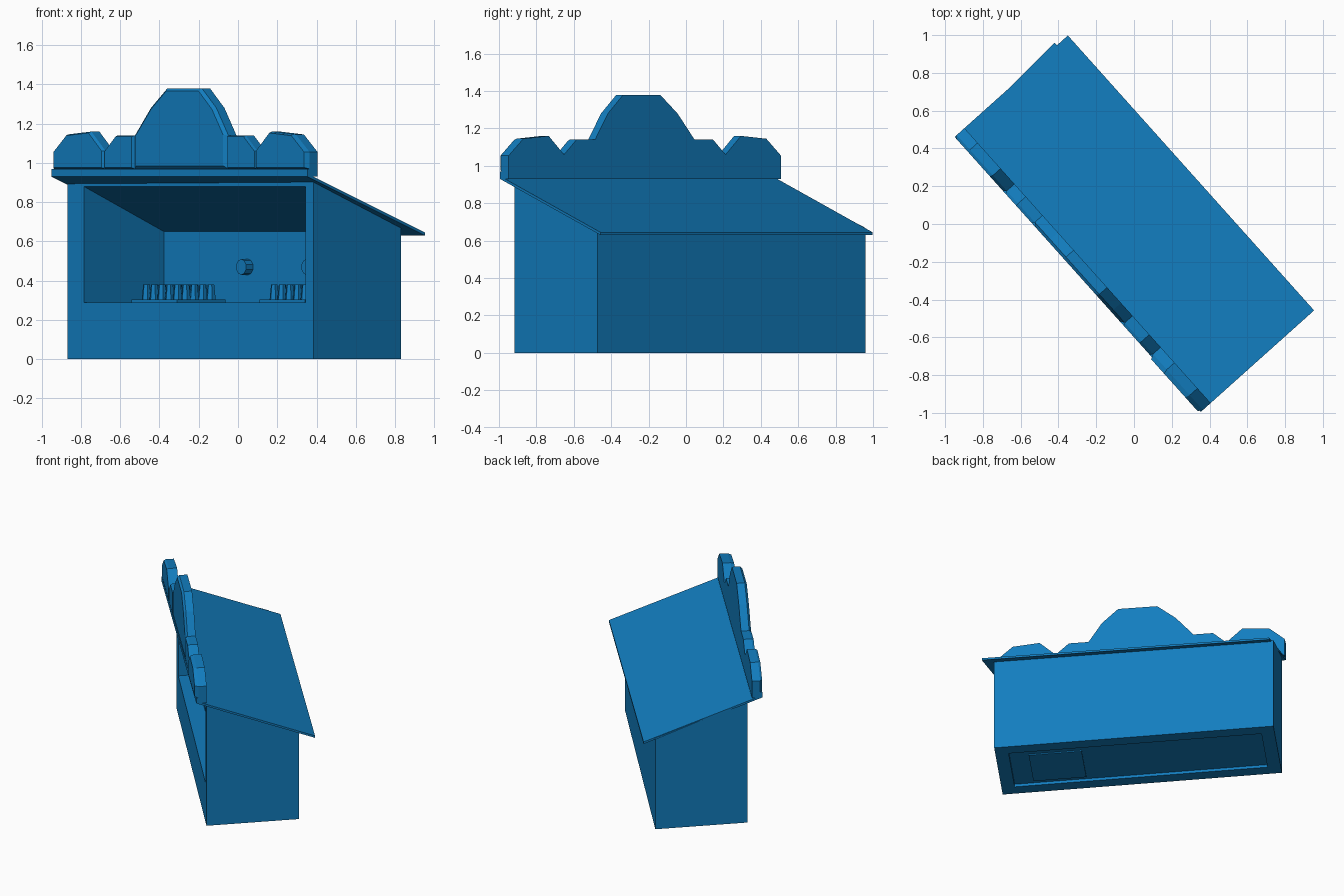
import bpy, bmesh, math
from mathutils import Matrix, Vector

cube = bpy.data.objects.get("Cube")
if cube:
    bpy.data.objects.remove(cube, do_unlink=True)

blue = bpy.data.materials.new("booth_blue")
blue.use_nodes = True
colour = (0.006, 0.205, 0.52, 1)
blue.diffuse_color = colour
blue.node_tree.nodes["Principled BSDF"].inputs["Base Color"].default_value = colour

# Two ground frames: the roof and sign are square, the body is slightly skewed
SQUARE = Matrix.Rotation(math.radians(-48.15), 4, 'Z')
SKEW = Matrix(((0.658, 0.710, 0, -0.018),
               (-0.753, 0.705, 0, 0.021),
               (0, 0, 1, 0),
               (0, 0, 0, 1)))


def finish(name, bm, frame):
    bm.transform(frame)
    bmesh.ops.recalc_face_normals(bm, faces=bm.faces)
    mesh = bpy.data.meshes.new(name)
    bm.to_mesh(mesh)
    bm.free()
    mesh.materials.append(blue)
    obj = bpy.data.objects.new(name, mesh)
    bpy.context.collection.objects.link(obj)
    return obj


def add_box(bm, x, y, z0, z1):
    """Box whose bottom and top may be heights or functions of y."""
    height = lambda z, v: z(v) if callable(z) else z
    verts = [bm.verts.new((a, b, height(z, b)))
             for z in (z0, z1) for a, b in
             ((x[0], y[0]), (x[1], y[0]), (x[1], y[1]), (x[0], y[1]))]
    for i in range(4):
        j = (i + 1) % 4
        bm.faces.new((verts[i], verts[j], verts[j + 4], verts[i + 4]))
    bm.faces.new(verts[:4])
    bm.faces.new(verts[4:])


def box(name, frame, *args):
    bm = bmesh.new()
    add_box(bm, *args)
    return finish(name, bm, frame)


def board(name, points, back, front, inset=1.0):
    """Upright board from an (x, z) outline; the front can be drawn in."""
    bm = bmesh.new()
    cx = sum(p[0] for p in points) / len(points)
    cz = sum(p[1] for p in points) / len(points)
    a = [bm.verts.new((x, back, z)) for x, z in points]
    b = [bm.verts.new((cx + (x - cx) * inset, front, cz + (z - cz) * inset))
         for x, z in points]
    bm.faces.new(a)
    bm.faces.new(b)
    for i in range(len(a)):
        j = (i + 1) % len(a)
        bm.faces.new((a[i], a[j], b[j], b[i]))
    return finish(name, bm, SQUARE)


# Roof
def roof_under(y):
    return 0.93 - 0.373 * (y + 0.40)


def roof_top(y):
    return roof_under(y) + 0.015


def wall_top(y):
    return roof_under(y) + 0.005


def ceiling_under(y):
    return 0.88 - 0.40 * (y + 0.3155)


box("roof", SQUARE, (-0.977, 0.977), (-0.40, 0.405), roof_under, roof_top)

# Body
W, D = 0.951, 0.3155
LEFT, RIGHT, BACK, COUNTER = -0.825, 0.892, 0.26, 0.29
box("counter", SKEW, (-W, W), (-D, D), 0.02, COUNTER)
box("right_wall", SKEW, (RIGHT, W), (-D, D), COUNTER, wall_top)
box("left_wall", SKEW, (-W, LEFT), (-D, D), COUNTER, wall_top)
box("back_wall", SKEW, (LEFT, RIGHT), (BACK, D), COUNTER, wall_top)
box("ceiling", SKEW, (LEFT, RIGHT), (-D, BACK), ceiling_under, wall_top)

# Rim under the body, with a hatch inside it
T = 0.09
bm = bmesh.new()
for side in (-1, 1):
    add_box(bm, sorted((side * W, side * (W - T))), (-D, D), 0, 0.02)
    add_box(bm, (T - W, W - T), sorted((side * D, side * (D - T))), 0, 0.02)
finish("base_rim", bm, SKEW)
box("floor_hatch", SKEW, (0.37, 0.73), (-0.19, 0.16), 0.012, 0.02)

# Trays of small upright pegs
for label, cx in (("left", -0.41), ("right", 0.58)):
    box(label + "_tray", SKEW, (cx - 0.175, cx + 0.175), (-0.195, 0.155),
        COUNTER, 0.305)
    bm = bmesh.new()
    for i in range(5):
        for j in range(5):
            spot = Vector((cx + (i - 2) * 0.06, -0.02 + (j - 2) * 0.06, 0.3425))
            bmesh.ops.create_cone(bm, cap_ends=True, segments=6, radius1=0.026,
                                  radius2=0.018, depth=0.075,
                                  matrix=Matrix.Translation(spot))
    finish(label + "_pegs", bm, SKEW)

# Knobs on the back wall
for label, x in (("left", -0.175), ("right", 0.33)):
    bm = bmesh.new()
    place = Matrix.Translation((x, BACK - 0.025, 0.47)) @ Matrix.Rotation(math.pi / 2, 4, 'X')
    bmesh.ops.create_cone(bm, cap_ends=True, segments=10, radius1=0.04,
                          radius2=0.04, depth=0.05, matrix=place)
    finish(label + "_knob", bm, SKEW)

# Scalloped sign board
left_lobe = [(-0.977, 1.055), (-0.872, 1.145), (-0.69, 1.16), (-0.58, 1.06)]
left_step = [(-0.49, 1.14), (-0.357, 1.14)]
arch = [(-0.235, 1.28), (-0.11, 1.38), (0.155, 1.38), (0.265, 1.28)]
right_step = [(-x, z) for x, z in reversed(left_step)]
right_lobe = [(-x, z) for x, z in reversed(left_lobe)]
outline = left_lobe + left_step + arch + right_step + right_lobe
board("sign_board", [(-0.977, 0.93)] + outline + [(0.977, 0.93)], -0.33, -0.385)
box("sign_band", SQUARE, (-0.977, 0.977), (-0.40, -0.385), 0.93, 0.97)

# Raised panels on the sign front, with sloping edges
panels = {
    "left_lobe": (left_lobe, -0.40),
    "left_step": ([left_lobe[-1]] + left_step, -0.40),
    "arch": ([left_step[-1]] + arch + [right_step[0]], -0.40),
    "right_step": (right_step + [right_lobe[0]], -0.40),
    "right_lobe": (right_lobe, -0.41),
}
for label, (top, front) in panels.items():
    points = [(top[0][0], 0.97)] + top + [(top[-1][0], 0.97)]
    board(label + "_panel", points, -0.385, front, 0.93)
